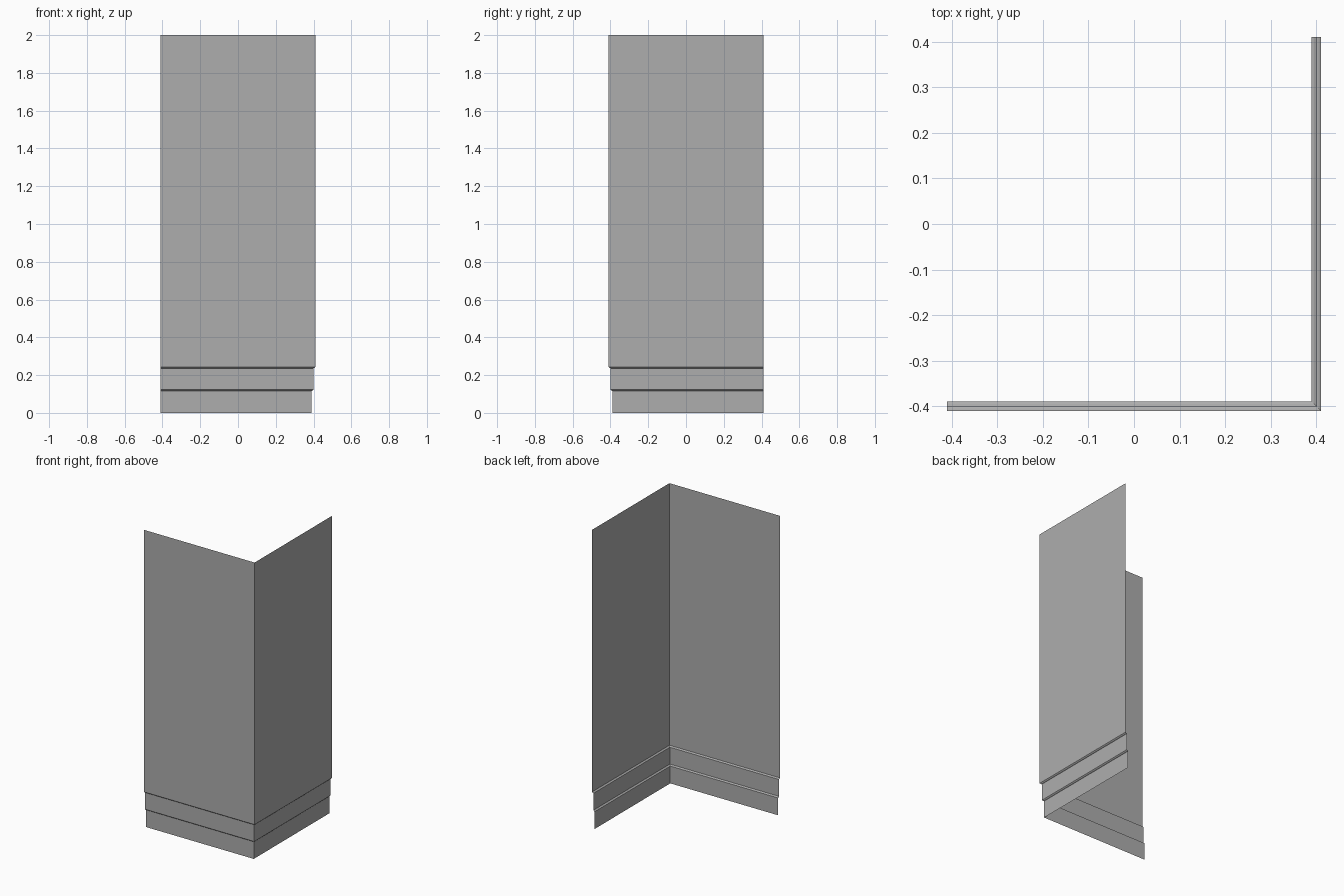
import bpy
import bmesh

cube = bpy.data.objects.get("Cube")
if cube:
    bpy.data.objects.remove(cube, do_unlink=True)

# Plain grey finish
grey = bpy.data.materials.new("plain grey")
grey.use_nodes = True
colour = (0.42, 0.42, 0.42, 1)
grey.diffuse_color = colour
grey.node_tree.nodes["Principled BSDF"].inputs["Base Color"].default_value = colour

END = 0.41
# Wall profile from top to bottom: distance from centre, height
PROFILE = [(0.41, 2.0), (0.41, 0.243), (0.405, 0.238), (0.40, 0.236),
           (0.40, 0.123), (0.395, 0.118), (0.39, 0.116), (0.39, 0.0)]

# Single-sheet corner wall: sweep the stepped profile around the L-shaped plan
bm = bmesh.new()
rows = [[bm.verts.new(p) for p in ((-END, -d, z), (d, -d, z), (d, END, z))]
        for d, z in PROFILE]
for upper, lower in zip(rows, rows[1:]):
    for i in range(2):
        bm.faces.new((lower[i], lower[i + 1], upper[i + 1], upper[i]))

mesh = bpy.data.meshes.new("corner_wall")
bm.to_mesh(mesh)
bm.free()
mesh.materials.append(grey)
wall = bpy.data.objects.new("corner_wall", mesh)
bpy.context.collection.objects.link(wall)
